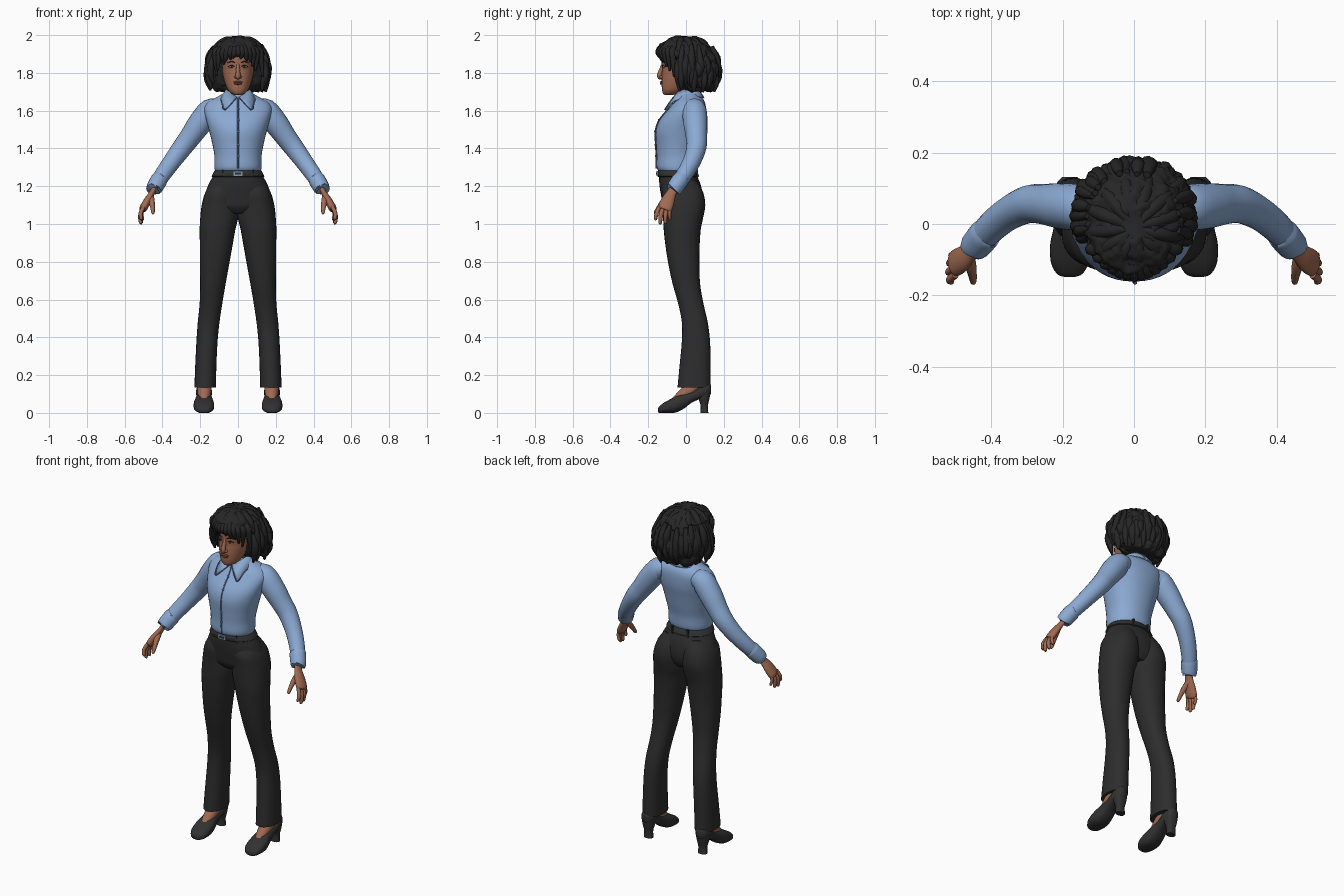
import bpy, bmesh, math, random
from mathutils import Vector, noise

random.seed(4)


def material(name, rgb):
    m = bpy.data.materials.new(name)
    m.diffuse_color = (*rgb, 1)
    return m


SHIRT = material("shirt_blue", (0.26, 0.40, 0.65))
SEAM = material("seam_blue", (0.12, 0.19, 0.33))
CLOTH = material("trouser_black", (0.026, 0.026, 0.027))
LEATHER = material("leather_black", (0.032, 0.031, 0.032))
HAIR = material("hair_black", (0.019, 0.019, 0.019))
SKIN = material("skin_brown", (0.36, 0.145, 0.085))
LIPS = material("lip_brown", (0.24, 0.075, 0.055))
WHITE = material("eye_white", (0.55, 0.5, 0.47))
METAL = material("buckle_metal", (0.22, 0.30, 0.42))


def finish(name, bm, mat, mirror=False, angle=50):
    bmesh.ops.recalc_face_normals(bm, faces=bm.faces[:])
    me = bpy.data.meshes.new(name)
    bm.to_mesh(me)
    bm.free()
    me.materials.append(mat)
    ob = bpy.data.objects.new(name, me)
    bpy.context.collection.objects.link(ob)
    bpy.ops.object.select_all(action='DESELECT')
    ob.select_set(True)
    bpy.context.view_layer.objects.active = ob
    bpy.ops.object.shade_smooth_by_angle(angle=math.radians(angle))
    if mirror:
        ob.modifiers.new("mirror", 'MIRROR').use_mirror_merge = False
    return ob


def spline(rows, steps):
    """Catmull-Rom through rows of numbers."""
    out = []
    for i in range(len(rows) - 1):
        a, b, c, d = (rows[min(max(i + k, 0), len(rows) - 1)] for k in (-1, 0, 1, 2))
        for s in range(steps):
            t = s / steps
            out.append([0.5 * (2 * q + (r - p) * t + (2 * p - 5 * q + 4 * r - w) * t * t
                               + (3 * q - p - 3 * r + w) * t ** 3)
                        for p, q, r, w in zip(a, b, c, d)])
    return out + [list(rows[-1])]


def skin_rings(bm, rings):
    loops = [[bm.verts.new(p) for p in ring] for ring in rings]
    n = len(loops[0])
    for a, b in zip(loops, loops[1:]):
        for i in range(n):
            bm.faces.new((a[i], a[(i + 1) % n], b[(i + 1) % n], b[i]))
    bm.faces.new(loops[0])
    bm.faces.new(loops[-1])


def loft(name, rows, mat, axis='z', mirror=False, n=32, steps=4, power=2.0, warp=None):
    """Rows: position on axis, then min and max of the two other directions."""
    rings = []
    for p, a0, a1, b0, b1 in spline(rows, steps):
        ring = []
        for i in range(n):
            t = 2 * math.pi * i / n
            c, s = math.cos(t), math.sin(t)
            a = (a0 + a1) / 2 + (a1 - a0) / 2 * math.copysign(abs(c) ** (2 / power), c)
            b = (b0 + b1) / 2 + (b1 - b0) / 2 * math.copysign(abs(s) ** (2 / power), s)
            v = Vector((a, b, p) if axis == 'z' else (a, p, b))
            ring.append(warp(v) if warp else v)
        rings.append(ring)
    bm = bmesh.new()
    skin_rings(bm, rings)
    return finish(name, bm, mat, mirror)


def add_tube(bm, pts, n=12, steps=4, flat=1.0, ref=(0, 1, 0)):
    """Points: x, y, z, radius; flat scales the side across ref."""
    path = spline(pts, steps)
    rings = []
    for i, p in enumerate(path):
        t = (Vector(path[min(i + 1, len(path) - 1)][:3]) - Vector(path[max(i - 1, 0)][:3])).normalized()
        u = Vector(ref)
        u = (u - t * t.dot(u)).normalized()
        w = t.cross(u)
        rings.append([Vector(p[:3]) + p[3] * (u * math.cos(k * 2 * math.pi / n)
                      + w * flat * math.sin(k * 2 * math.pi / n)) for k in range(n)])
    skin_rings(bm, rings)


def tube(name, pts, mat, mirror=False, **kw):
    bm = bmesh.new()
    add_tube(bm, pts, **kw)
    return finish(name, bm, mat, mirror)


def blob(name, loc, size, mat, mirror=False):
    bm = bmesh.new()
    bmesh.ops.create_uvsphere(bm, u_segments=16, v_segments=10, radius=1)
    for v in bm.verts:
        v.co = Vector(loc) + Vector(a * b for a, b in zip(v.co, size))
    return finish(name, bm, mat, mirror)


def box(name, loc, size, mat, mirror=False):
    bm = bmesh.new()
    bmesh.ops.create_cube(bm, size=1)
    for v in bm.verts:
        v.co = Vector(loc) + Vector(a * b for a, b in zip(v.co, size))
    return finish(name, bm, mat, mirror)


def wide(rows):
    return [(z, -h, h, f, b) for z, h, f, b in rows]


# Shirt body, sleeves and cuffs
loft("shirt_body", wide([(1.275, .118, -.14, .05), (1.30, .125, -.155, .06), (1.36, .125, -.155, .065),
     (1.42, .135, -.158, .078), (1.49, .152, -.16, .092), (1.55, .168, -.14, .104), (1.61, .18, -.092, .106),
     (1.645, .16, -.068, .1), (1.67, .115, -.05, .085), (1.70, .065, -.04, .065)]), SHIRT, n=40, power=2.15)
tube("sleeve", [(.10, .045, 1.605, .05), (.145, .045, 1.60, .064), (.20, .05, 1.535, .064), (.25, .055, 1.465, .057),
     (.295, .055, 1.405, .053), (.35, .03, 1.33, .047), (.40, -.01, 1.26, .043), (.435, -.05, 1.205, .038)],
     SHIRT, True, n=20)
tube("cuff", [(.415, -.027, 1.237, .041), (.418, -.03, 1.233, .045), (.443, -.06, 1.19, .043),
     (.445, -.063, 1.186, .038)], SHIRT, True, n=20)

# Collar flaps, placket line and buttons
top = [(.005, -.068, 1.672), (.045, -.045, 1.70), (.06, .005, 1.715), (.04, .055, 1.715), (0, .068, 1.715)]
low = [(.07, -.113, 1.605), (.088, -.062, 1.65), (.097, .01, 1.672), (.065, .08, 1.675), (0, .098, 1.67)]
bm = bmesh.new()
ring_a, ring_b = ([bm.verts.new(p) for p in spline(row, 3)] for row in (top, low))
for i in range(len(ring_a) - 1):
    bm.faces.new((ring_a[i], ring_a[i + 1], ring_b[i + 1], ring_b[i]))
collar = finish("collar", bm, SHIRT, True)
collar.modifiers.new("thickness", 'SOLIDIFY').thickness = .008
tube("collar_edge", [(*p, .0025) for p in [top[0]] + low[:3]], SEAM, True, n=6)
line = [(0, -.157, 1.295), (0, -.158, 1.36), (0, -.161, 1.42), (0, -.163, 1.49), (0, -.143, 1.55),
        (0, -.095, 1.61), (0, -.071, 1.645), (0, -.063, 1.665)]
tube("placket_line", [(*p, .004) for p in line], SEAM, n=8, ref=(1, 0, 0), flat=.8)
for i, p in enumerate(line[1:6]):
    blob("button_%d" % i, (p[0] + .003, p[1] - .002, p[2]), (.006, .004, .006), SEAM)

# Trousers with belt
loft("trouser_seat", wide([(1.285, .118, -.14, .05), (1.24, .14, -.142, .065), (1.2, .16, -.14, .08),
     (1.14, .18, -.13, .088), (1.09, .185, -.12, .08), (1.055, .15, -.09, .06)]), CLOTH, n=40)
loft("trouser_leg", [(1.23, .01, .13, -.10, .055), (1.17, 0, .172, -.128, .09), (1.1, -.002, .192, -.124, .102),
     (1.03, .0, .2, -.121, .09), (.97, .014, .203, -.118, .078), (.88, .03, .202, -.108, .072),
     (.78, .048, .202, -.092, .071), (.68, .066, .2, -.07, .075), (.58, .083, .203, -.042, .092),
     (.48, .098, .213, -.022, .115), (.38, .108, .22, -.022, .127), (.26, .114, .226, -.033, .13),
     (.135, .117, .231, -.045, .13)], CLOTH, mirror=True, n=28, power=2.2)
loft("belt", wide([(1.25, .137, -.148, .066), (1.253, .14, -.151, .069), (1.28, .126, -.151, .06),
     (1.284, .122, -.147, .056)]), LEATHER, n=40, steps=1)
box("buckle", (0, -.152, 1.268), (.05, .009, .026), METAL)
box("buckle_slot", (0, -.1565, 1.268), (.034, .004, .010), LEATHER)
box("belt_loop", (.075, -.122, 1.266), (.012, .012, .045), CLOTH, True)
box("back_belt_loop", (.05, .057, 1.266), (.012, .012, .045), CLOTH, True)

# Feet and heeled shoes
tube("foot", [(.178, .06, .2, .036), (.178, .05, .15, .038), (.178, .0, .105, .036), (.18, -.06, .055, .025)],
     SKIN, True)
loft("shoe", [(-.148, .165, .195, .004, .022), (-.14, .145, .215, 0, .036), (-.11, .128, .232, 0, .058),
     (-.06, .127, .235, .001, .084), (-.015, .134, .226, .02, .104), (.03, .14, .22, .054, .115),
     (.08, .138, .222, .075, .145), (.115, .145, .215, .083, .16), (.132, .16, .2, .1, .15)],
     LEATHER, axis='y', mirror=True, n=24, power=2.5)
loft("shoe_heel", [(0, .153, .207, .077, .118), (.04, .155, .205, .077, .117), (.075, .147, .213, .066, .124),
     (.12, .14, .22, .05, .132)], LEATHER, mirror=True, n=20, power=2.6)

# Hands with fingers
bm = bmesh.new()
add_tube(bm, [(.437, -.055, 1.2, .026), (.455, -.077, 1.165, .026), (.478, -.096, 1.125, .036),
              (.5, -.11, 1.085, .038), (.506, -.115, 1.073, .028)], flat=.55, n=16)
for dy, tip, r in ((-.030, (.513, -.163, 1.022), .0105), (-.010, (.516, -.138, 1.0), .011),
                   (.010, (.513, -.11, 1.003), .0105), (.028, (.504, -.085, 1.022), .009)):
    root = Vector((.5, -.112 + dy, 1.09))
    mid = root.lerp(Vector(tip), .5) + Vector((.009, -.003, 0))
    add_tube(bm, [(*root, r), (*mid, r * 1.05), (*root.lerp(Vector(tip), .93), r * .85), (*tip, r * .3)], n=8)
add_tube(bm, [(.462, -.085, 1.15, .016), (.457, -.118, 1.12, .016), (.452, -.145, 1.085, .012),
              (.45, -.162, 1.06, .009), (.449, -.167, 1.053, .003)], n=8)
finish("hand", bm, SKIN, True)

# Neck and head
tube("neck", [(0, .025, 1.62, .055), (0, .012, 1.69, .046), (0, 0, 1.76, .048)], SKIN, n=20)
loft("head", wide([(1.684, .018, -.112, -.07), (1.69, .034, -.121, -.03), (1.71, .053, -.127, 0),
     (1.745, .069, -.129, .05), (1.785, .079, -.128, .08), (1.82, .083, -.126, .1), (1.86, .085, -.13, .11),
     (1.9, .082, -.125, .11), (1.95, .05, -.08, .08)]), SKIN, n=32, power=2.15)
tube("nose", [(0, -.122, 1.846, .008), (0, -.131, 1.82, .010), (0, -.14, 1.79, .013), (0, -.137, 1.777, .013),
     (0, -.128, 1.77, .006)], SKIN, ref=(1, 0, 0))
blob("nostril_wing", (.012, -.131, 1.779), (.009, .011, .008), SKIN, True)
blob("upper_lip", (0, -.128, 1.752), (.026, .009, .005), LIPS)
blob("lower_lip", (0, -.128, 1.743), (.022, .010, .006), LIPS)
blob("eye", (.034, -.115, 1.832), (.015, .008, .0065), WHITE, True)
blob("iris", (.034, -.1205, 1.832), (.006, .004, .006), HAIR, True)
tube("upper_lid", [(.016, -.123, 1.832, .002), (.034, -.123, 1.84, .003), (.052, -.112, 1.833, .002)], HAIR, True, n=6)
tube("eyebrow", [(.015, -.128, 1.853, .003), (.036, -.122, 1.86, .004), (.058, -.108, 1.853, .002)], HAIR, True, n=6)


# Hair mass, roughened into vertical clumps
def rough(v):
    d = v - Vector((0, .02, 1.86))
    k = noise.noise((v.x * 30, v.y * 30, v.z * 11)) + .5 * noise.noise(v * 65)
    return v + d.normalized() * k * .013


loft("hair", wide([(1.702, .09, .02, .13), (1.708, .115, -.01, .152), (1.74, .143, -.035, .166),
     (1.79, .157, -.045, .168), (1.84, .156, -.05, .167), (1.87, .153, -.07, .163), (1.89, .148, -.132, .158),
     (1.92, .136, -.142, .142), (1.955, .108, -.128, .112), (1.98, .07, -.09, .074), (1.994, .025, -.04, .03)]),
     HAIR, n=110, steps=6, power=2.1, warp=rough)

# Loose locks around the sides and back, then the parted fringe
bm = bmesh.new()
for i in range(34):
    a = math.radians(-28 + 236 * (i + random.random() * .7) / 34)
    c, s = math.cos(a), math.sin(a)
    lo, hi = random.uniform(1.695, 1.77), random.uniform(1.87, 1.95)
    pts = []
    for k in range(5):
        z = hi + (lo - hi) * k / 4
        w = (.125, .148, .158, .155, .142)[k] + random.uniform(-.006, .007)
        r = (.010, .019, .021, .018, .006)[k] * random.uniform(.8, 1.1)
        pts.append((w * c, .025 + w * .93 * s, z, r))
    add_tube(bm, pts, n=8, steps=3, ref=(c, s, .01))
for i in range(13):
    x = -.12 + .24 * i / 12
    end = 1.885 - .5 * abs(x) - .9 * max(0, abs(x) - .07) + random.uniform(-.008, .008)
    y = -.142 + 5 * x * x
    add_tube(bm, [(x * .6, y + .035, 1.955, .012), (x * .85, y + .004, 1.925, .019), (x, y, 1.9, .018),
                  (x + random.uniform(-.01, .01), y + .006, end, .005)], n=8, steps=3)
for i in range(12):
    a = i * math.pi / 6 + .2
    c, s = math.cos(a), math.sin(a)
    add_tube(bm, [(.02 * c, .02 * s - .01, 1.982, .010), (.065 * c, .065 * s - .005, 1.973, .019),
                  (.11 * c, .105 * s, 1.94, .02), (.138 * c, .132 * s + .008, 1.9, .010)], n=8, ref=(-s, c, 0))
finish("hair_locks", bm, HAIR)
